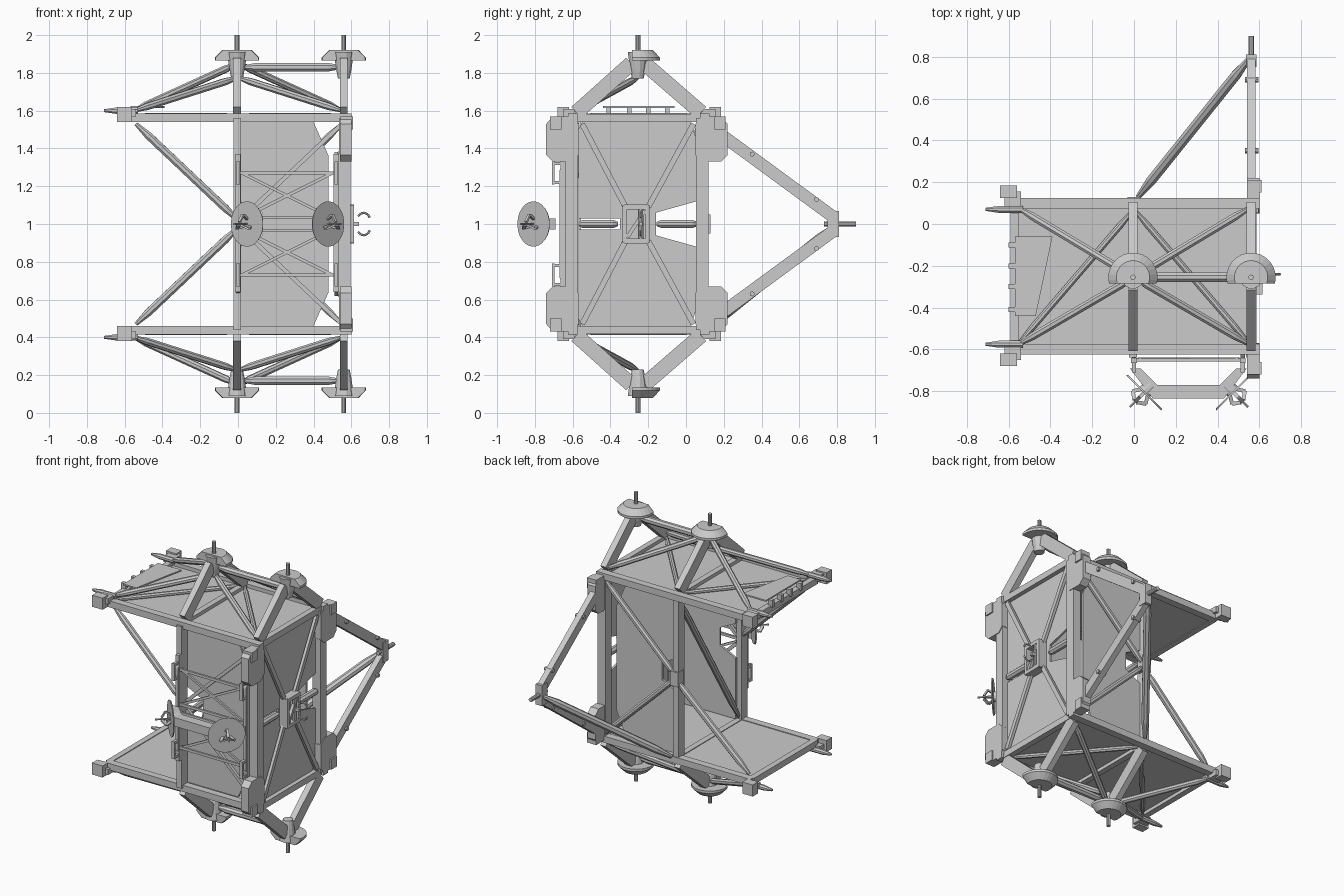
import bpy, bmesh, math
from mathutils import Vector, Matrix

if "Cube" in bpy.data.objects:
    bpy.data.objects.remove(bpy.data.objects["Cube"], do_unlink=True)

def finish(bm, name):
    bmesh.ops.recalc_face_normals(bm, faces=bm.faces)
    mesh = bpy.data.meshes.new(name)
    bm.to_mesh(mesh)
    bm.free()
    bpy.context.scene.collection.objects.link(bpy.data.objects.new(name, mesh))

def box(name, x, y, z):
    bm = bmesh.new()
    size = Vector((x[1] - x[0], y[1] - y[0], z[1] - z[0]))
    mid = Vector((sum(x), sum(y), sum(z))) / 2
    bmesh.ops.create_cube(bm, size=1, matrix=Matrix.Translation(mid) @ Matrix.Diagonal(size.to_4d()))
    finish(bm, name)

def beam(name, a, b, w, h):
    a, b = Vector(a), Vector(b)
    d = b - a
    bm = bmesh.new()
    m = Matrix.Translation((a + b) / 2) @ d.to_track_quat('Y', 'Z').to_matrix().to_4x4()
    bmesh.ops.create_cube(bm, size=1, matrix=m @ Matrix.Diagonal((w, d.length, h, 1)))
    finish(bm, name)

def lathe(name, a, b, profile, n=8, cut_y=None):
    """Rings of (fraction along a-b, radius), capped at both ends."""
    a, b = Vector(a), Vector(b)
    rot = (b - a).to_track_quat('Z', 'Y')
    bm = bmesh.new()
    rings = []
    for t, r in profile:
        angles = [2 * math.pi * (i + .5) / n for i in range(n)]
        rings.append([bm.verts.new(a.lerp(b, t) + rot @ Vector((r * math.cos(u), r * math.sin(u), 0)))
                      for u in angles])
    for p, q in zip(rings, rings[1:]):
        for i in range(n):
            bm.faces.new((p[i], p[(i + 1) % n], q[(i + 1) % n], q[i]))
    bm.faces.new(rings[0])
    bm.faces.new(rings[-1])
    if cut_y is not None:
        geom = bm.verts[:] + bm.edges[:] + bm.faces[:]
        bmesh.ops.bisect_plane(bm, geom=geom, plane_co=(0, cut_y, 0), plane_no=(0, -1, 0), clear_outer=True)
        bmesh.ops.holes_fill(bm, edges=bm.edges)
    finish(bm, name)

def spindle(name, a, b, r=.022):
    lathe(name, a, b, [(0, r * .5), (.12, r), (.88, r), (1, r * .5)])

def rod(name, a, b, r, n=10):
    lathe(name, a, b, [(0, r), (1, r)], n)

def prism(name, points, offset):
    bm = bmesh.new()
    face = bm.faces.new([bm.verts.new(p) for p in points])
    out = bmesh.ops.extrude_face_region(bm, geom=[face])
    moved = [v for v in out["geom"] if isinstance(v, bmesh.types.BMVert)]
    bmesh.ops.translate(bm, verts=moved, vec=offset)
    finish(bm, name)

def slab(name, outline, place, offset):
    """Plate from half an outline, mirrored about mid height."""
    half = [place(u, 1 + h) for u, h in outline]
    other = [place(u, 1 - h) for u, h in reversed(outline)]
    prism(name, half + other, offset)

RIGHT, FRONT, BACK, MID = .565, -.6, .1, -.255

# Everything that repeats at the top and bottom, as heights from the middle
for s, side in ((1, "upper"), (-1, "lower")):
    def Z(h):
        return 1 + s * h

    def span(lo, hi):
        return sorted((Z(lo), Z(hi)))

    # Deck plate with edge beams
    box(side + "_deck", (-.58, .58), (-.61, .12), span(.545, .56))
    for y in (FRONT, BACK):
        box(side + "_deck_edge", (-.58, .6), (y - .025, y + .025), span(.54, .585))
    for x in (-.57, -.005, RIGHT):
        box(side + "_deck_crossbeam", (x - .02, x + .02), (-.6, .1), span(.54, .583))

    # Deck end blocks and pointed pins
    for y, py in ((.155, .07), (-.65, -.575)):
        box(side + "_end_block", (-.64, -.56), (y - .03, y + .03), span(.54, .62))
        lathe(side + "_end_pin", (-.53, py, Z(.6)), (-.71, py, Z(.6)), [(0, .018), (.65, .018), (1, .008)])
        box(side + "_end_bracket", (-.62, -.54), sorted((y, py)), span(.57, .61))

    # Corner gussets on the side wall
    for y0, y1 in ((-.74, -.57), (.05, .22)):
        c = .035
        outline = [(y0 + c, .33), (y1 - c, .33), (y1, .33 + c), (y1, .53), (y1 - c, .57),
                   (y0 + c, .57), (y0, .53), (y0, .33 + c)]
        prism(side + "_corner_gusset", [(.54, y, Z(h)) for y, h in outline], (.06, 0, 0))
        outer = -.69 if y0 < 0 else .18
        box(side + "_gusset_cap", (.54, .61), (outer - .03, outer + .03), span(.5, .57))

    # Trunnion towers with half-round hoods
    for x in (0, RIGHT):
        tx = x - .005
        lathe(side + "_tower_cone", (tx, MID, Z(.77)), (tx, MID, Z(.91)), [(0, .032), (.35, .042), (1, .055)], 12)
        lathe(side + "_tower_hood", (tx, MID, Z(.865)), (tx, MID, Z(.92)), [(0, .118), (.3, .118), (1, .08)], 24, -.285)
        rod(side + "_tower_pin", (tx, MID, Z(.9)), (tx, MID, Z(1)), .013)
        for y, top in ((FRONT + .02, -.29), (BACK - .02, -.22)):
            beam(side + "_tower_leg", (tx, top, Z(.85)), (tx, y, Z(.59)), .042, .08)
    for x in (-.55, .55):
        for y, h in ((-.575, .775), (.075, .85)):
            spindle(side + "_tower_brace", (0, MID, Z(h)), (x, y, Z(.6)), .02)
    spindle(side + "_tower_tie", (.03, MID, Z(.83)), (.54, MID, Z(.83)), .024)
    for x in (-.55, .55):
        spindle(side + "_deck_diagonal", (0, .07, Z(.572)), (x, -.57, Z(.572)), .016)

    # Rear wall brace and rear outrigger
    spindle(side + "_rear_brace", (0, BACK, 1), (.55, BACK, Z(.53)), .02)
    beam(side + "_outrigger_arm", (RIGHT - .005, .19, Z(.47)), (RIGHT - .005, .79, Z(.03)), .04, .065)
    for y, h in ((.35, .37), (.69, .13)):
        rod(side + "_outrigger_bolt", (.53, y, Z(h)), (.595, y, Z(h)), .013)

    # Thin wall diagonals
    for y, inner in ((-.55, -.32), (.04, -.2)):
        beam(side + "_side_diagonal", (.575, y, Z(.53)), (.575, inner, Z(.09)), .02, .03)
    beam(side + "_front_diagonal", (.02, -.585, Z(.03)), (.55, -.585, Z(.53)), .02, .022)

    # Front lattice half
    for h in (.27, .03):
        beam(side + "_lattice_rung", (0, -.65, Z(h)), (.52, -.65, Z(h)), .014, .018)
    for p, q in ((.03, .27), (.27, .03)):
        beam(side + "_lattice_cross", (.02, -.645, Z(p)), (.5, -.645, Z(q)), .012, .016)
    for x in (0, .52):
        box(side + "_lattice_handle", (x - .01, x + .01), (-.71, -.695), span(.21, .33))
        for h in (.22, .32):
            box(side + "_handle_mount", (x - .01, x + .01), (-.705, -.64), span(h - .008, h + .008))

# Four main posts
for x in (-.005, RIGHT):
    w = .02 if x < 0 else .03
    for y in (-.605, .085):
        box("main_post", (x - w, x + w), (y - .033, y + .033), (.44, 1.56))

# Open bay braces
spindle("upper_front_brace", (0, FRONT, 1.02), (-.54, FRONT + .02, 1.53))
spindle("lower_rear_brace", (0, BACK, .98), (-.54, BACK - .02, .47))
spindle("bay_diagonal", (0, BACK - .02, 1.53), (0, FRONT + .02, .47))
box("rear_brace_node", (-.03, .03), (.07, .13), (.95, 1.05))

# Side wall panel with a flared window and a slot, and its hub
slab("side_panel", [(-.35, .03), (-.57, .03), (-.57, .5), (-.55, .54), (.025, .54), (.055, .45),
                    (.055, .12), (-.16, .06)], lambda u, z: (.54, u, z), (.015, 0, 0))
for y in (-.325, -.205):
    box("hub_side", (.535, .615), (y - .012, y + .012), (.9, 1.1))
for z in (.91, 1.09):
    box("hub_cap", (.535, .615), (-.325, -.205), (z - .012, z + .012))
rod("hub_spine", (.6, -.24, .9), (.6, -.24, 1.1), .015)
beam("hub_lever", (.6, -.31, .93), (.6, -.22, 1.07), .02, .02)
for y0, y1 in ((-.57, -.36), (-.155, .06)):
    spindle("side_spindle", (.56, y0, 1), (.56, y1, 1), .024)
for k in (-1, 1):
    for i in range(4):
        p, q = [math.radians(20 + 32 * j) for j in (i, i + 1)]
        a, b = [(.665 + .035 * math.cos(u), -.24, 1 + k * (.02 + .04 * math.sin(u))) for u in (p, q)]
        rod("hub_claw", a, b, .006, 6)
beam("claw_stem", (.6, -.24, 1), (.64, -.24, 1), .02, .02)

# Front and rear wall panels
for name, y in (("front_panel", -.57), ("rear_panel", .06)):
    slab(name, [(.13, .06), (.01, .12), (.01, .54), (.4, .54), (.44, .45), (.48, .36)],
         lambda u, z: (u, y, z), (0, .015, 0))

# Front lattice rails
for x in (0, .52):
    box("lattice_rail", (x - .014, x + .014), (-.665, -.64), (.64, 1.37))
    slab("rail_bracket", [(-.62, .38), (-.645, .36), (-.67, .28)],
         lambda u, z: (x - .01, u, z), (.02, 0, 0))

# Antenna arm and two dishes
arm = [(-.02, -.69), (.03, -.69), (.11, -.77), (.41, -.77), (.49, -.69), (.54, -.69), (.43, -.835), (.09, -.835)]
prism("antenna_arm", [(x, y, .97) for x, y in arm], (0, 0, .06))
for x, k in ((.05, -1), (.475, 1)):
    c = Vector((x, -.805, 1))
    n = Vector((k, -1, 0)).normalized()
    v = n.cross((0, 0, 1))
    lathe("antenna_dish", c - n * .004, c + n * .004, [(0, .115), (1, .12)], 28)
    rod("dish_pivot", c - n * .05, c, .035, 12)
    rod("dish_feed", c, c + n * .1, .006, 6)
    for i in range(3):
        t = math.radians(90 + 120 * i)
        out = Vector((0, 0, math.sin(t))) + v * math.cos(t)
        knee = c + n * .035 + out * .05
        beam("feed_leg", c + out * .025, knee, .018, .01)
        beam("feed_leg_tip", knee, c + n * .06 + out * .01, .018, .01)

# Outrigger tip and its long strut
tip = RIGHT - .005
rod("outrigger_pin", (tip, .73, 1), (tip, .9, 1), .014)
box("outrigger_tip", (tip - .025, tip + .025), (.75, .81), (.93, 1.07))
spindle("outrigger_strut", (tip - .01, .79, .99), (.02, .13, .46), .026)

# Raised equipment tray on the upper deck
tray = [(-.57, -.06), (-.39, -.06), (-.47, -.44), (-.57, -.44)]
prism("equipment_tray", [(x, y, 1.615) for x, y in tray], (0, 0, .01))
for y in (-.1, -.2, -.3, -.41):
    box("tray_bracket", (-.6, -.565), (y - .012, y + .012), (1.57, 1.62))
